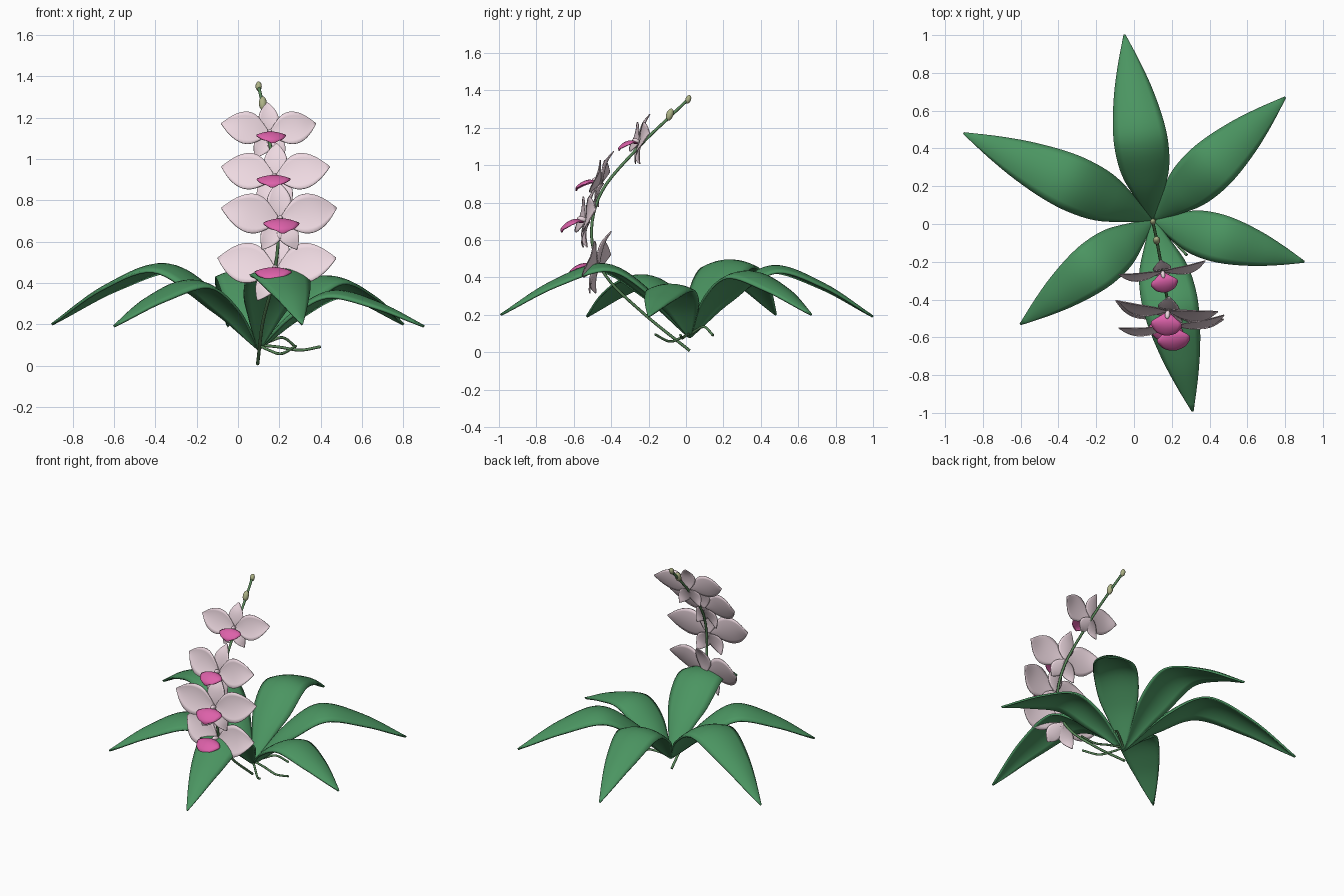
import bpy, math
from mathutils import Vector, Matrix

if "Cube" in bpy.data.objects:
    bpy.data.objects.remove(bpy.data.objects["Cube"])


def material(name, rgb):
    m = bpy.data.materials.new(name)
    m.diffuse_color = (*rgb, 1)
    m.use_nodes = True
    m.node_tree.nodes["Principled BSDF"].inputs["Base Color"].default_value = m.diffuse_color
    return m


GREEN = material("leaf_green", (0.07, 0.30, 0.12))
STEM = material("stem_green", (0.10, 0.24, 0.10))
BLUSH = material("petal_blush", (0.85, 0.69, 0.75))
PINK = material("lip_pink", (0.72, 0.12, 0.40))
BUD = material("bud_olive", (0.42, 0.45, 0.24))


def spline(keys, t):
    """Catmull-Rom through evenly spaced key vectors, t in 0..1."""
    n = len(keys) - 1
    i = min(int(t * n), n - 1)
    u = t * n - i
    b, c = keys[i], keys[i + 1]
    a = keys[i - 1] if i else b * 2 - c
    d = keys[i + 2] if i + 2 <= n else c * 2 - b
    return 0.5 * (b * 2 + (c - a) * u + (a * 2 - b * 5 + c * 4 - d) * u * u
                  + (b * 3 - a - c * 3 + d) * u ** 3)


def blade(name, path, widths, side, crown, thick, mat, matrix=None, n=20, m=8):
    """Leaf or petal: a curved strip with varying width and arched section."""
    path = [Vector(p) for p in path]
    side = Vector(side).normalized()
    verts, faces = [], []
    for i in range(n + 1):
        t = i / n
        p = spline(path, t)
        tan = (spline(path, min(1, t + .01)) - spline(path, max(0, t - .01))).normalized()
        nor = tan.cross(side)
        w = max(0.002, spline(widths, t)) / 2
        for j in range(m + 1):
            v = 2 * j / m - 1
            verts.append(p + side * (v * w) - nor * (crown * w * v * v))
    for i in range(n):
        for j in range(m):
            k = i * (m + 1) + j
            faces.append((k, k + m + 1, k + m + 2, k + 1))
    me = bpy.data.meshes.new(name)
    me.from_pydata(verts, [], faces)
    me.polygons.foreach_set("use_smooth", [True] * len(faces))
    me.materials.append(mat)
    ob = bpy.data.objects.new(name, me)
    bpy.context.collection.objects.link(ob)
    if matrix:
        ob.matrix_world = matrix
    mod = ob.modifiers.new("thickness", 'SOLIDIFY')
    mod.thickness, mod.offset = thick, 0
    return ob


def tube(name, pts, r, mat):
    cu = bpy.data.curves.new(name, 'CURVE')
    cu.dimensions = '3D'
    cu.bevel_depth, cu.bevel_resolution, cu.use_fill_caps = r, 2, True
    pts = [Vector(p) for p in pts]
    n = 6 * (len(pts) - 1)
    sp = cu.splines.new('POLY')
    sp.points.add(n)
    for i in range(n + 1):
        sp.points[i].co = (*spline(pts, i / n), 1)
    sp.use_smooth = True
    cu.materials.append(mat)
    ob = bpy.data.objects.new(name, cu)
    bpy.context.collection.objects.link(ob)


def ellipsoid(name, matrix, scale, mat):
    bpy.ops.mesh.primitive_uv_sphere_add(segments=16, ring_count=10)
    ob = bpy.context.object
    ob.name = name
    ob.matrix_world = matrix @ Matrix.Diagonal((*scale, 1))
    ob.data.materials.append(mat)
    bpy.ops.object.shade_smooth()


# Leaves: tip x, tip y, tip z, arch height, width
base = Vector((0.10, 0.02, 0.08))
leaves = [(-0.05, 1.00, .19, .46, .28), (0.80, 0.67, .20, .43, .27),
          (0.90, -0.20, .19, .36, .25), (0.31, -0.99, .20, .47, .29),
          (-0.60, -0.53, .19, .41, .26), (-0.90, 0.48, .20, .49, .29)]
for i, (x, y, z, h, w) in enumerate(leaves):
    d = Vector((x, y, 0)) - Vector((base.x, base.y, 0))
    prof = [(0, .08), (.21, .08 + (h - .08) * .62), (.45, h),
            (.73, h - (h - z) * .35), (1, z)]
    path = [(base.x + d.x * f, base.y + d.y * f, zz) for f, zz in prof]
    blade(f"leaf_{i + 1}", path, [w * k for k in (.04, .50, .88, 1, .95, .74, .42, .02)],
          (-d.y, d.x, 0), .25, .012, GREEN, n=28)

# Flower spike stem
tube("flower_stem", [(.095, .02, .008), (.12, -.23, .21), (.17, -.43, .41),
                     (.195, -.505, .62), (.185, -.45, .86), (.15, -.25, 1.10),
                     (.12, -.085, 1.26), (.10, .01, 1.35)], .008, STEM)

# Aerial roots
tube("root_1", [(.10, .02, .10), (.15, -.03, .075), (.21, -.09, .058), (.28, -.165, .095)], .007, STEM)
tube("root_2", [(.10, .02, .09), (.16, .06, .12), (.22, .10, .135), (.28, .145, .09)], .007, STEM)
tube("root_3", [(.10, .02, .10), (.20, .00, .09), (.30, -.02, .075), (.40, -.03, .092)], .007, STEM)

# Flowers: centre, half span, yaw, backward lean
flowers = [((.15, -.245, 1.12), .238, 9, 15), ((.18, -.455, .905), .27, -6, 18),
           ((.20, -.53, .70), .288, 7, 12), ((.185, -.475, .457), .298, -10, 18)]
for i, (c, s, yaw, lean) in enumerate(flowers):
    mat = (Matrix.Translation(c) @ Matrix.Rotation(math.radians(yaw), 4, 'Z')
           @ Matrix.Rotation(math.radians(-lean), 4, 'X') @ Matrix.Scale(s, 4))
    pre = f"flower_{i + 1}_"
    petal_w = (.05, .36, .61, .68, .58, .35, .02)
    sepal_w = (.06, .25, .38, .41, .34, .20, .02)
    # name, angle from +x, length, widths scale, depth, profile
    parts = [("petal_right", 13, 1.0, 1, -.05, petal_w), ("petal_left", 167, 1.0, 1, -.05, petal_w),
             ("top_sepal", 90, .68, 1, 0, sepal_w), ("right_sepal", -58, .56, .85, .02, sepal_w),
             ("left_sepal", -122, .56, .85, .02, sepal_w)]
    for nm, a, ln, k, dy, prof in parts:
        ca, sa = math.cos(math.radians(a)), math.sin(math.radians(a))
        path = [(ca * ln * f, dy + o, sa * ln * f)
                for f, o in ((0, .03), (.33, -.01), (.67, -.01), (1, .05))]
        blade(pre + nm, path, [w * k for w in prof], (sa, 0, -ca), .12, .02, BLUSH, mat, 14)
    # Lip arching forward and down
    blade(pre + "lip", [(0, -.06, -.03), (0, -.20, -.01), (0, -.33, -.08), (0, -.43, -.22), (0, -.42, -.30)],
          (.10, .40, .60, .52, .28, .06), (1, 0, 0), .2, .025, PINK, mat, 14)
    ellipsoid(pre + "column", mat @ Matrix.Translation((0, -.10, .02)), (.05, .09, .05), BLUSH)

# Buds at the spike end
tilt = Matrix.Rotation(math.radians(-20), 4, 'X')
ellipsoid("bud_lower", Matrix.Translation((.12, -.087, 1.27)) @ tilt, (.019, .019, .034), BUD)
ellipsoid("bud_tip", Matrix.Translation((.10, .012, 1.352)) @ tilt, (.015, .015, .024), BUD)
